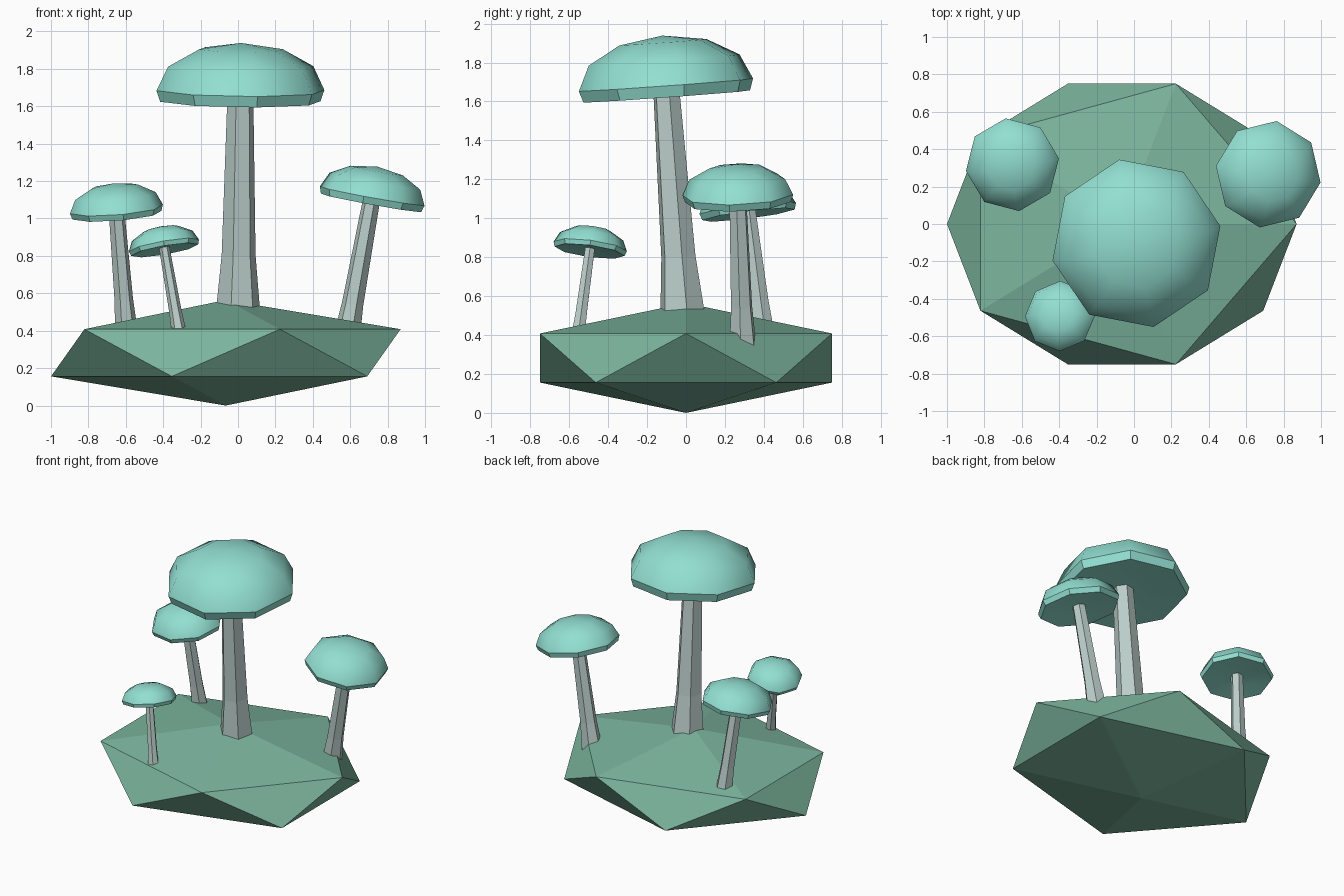
import bpy, bmesh, math
from mathutils import Vector, Matrix

if "Cube" in bpy.data.objects:
    bpy.data.objects.remove(bpy.data.objects["Cube"])


def material(name, rgb):
    m = bpy.data.materials.new(name)
    m.diffuse_color = (*rgb, 1)
    m.use_nodes = True
    m.node_tree.nodes["Principled BSDF"].inputs["Base Color"].default_value = m.diffuse_color
    return m


GREEN = material("moss green", (0.20, 0.46, 0.34))
GREY = material("pale stem grey", (0.50, 0.62, 0.59))
TEAL = material("light teal", (0.29, 0.74, 0.64))


def add_object(name, bm, mat, matrix=Matrix()):
    bmesh.ops.recalc_face_normals(bm, faces=bm.faces)
    me = bpy.data.meshes.new(name)
    bm.to_mesh(me)
    bm.free()
    me.materials.append(mat)
    ob = bpy.data.objects.new(name, me)
    ob.matrix_world = matrix
    bpy.context.collection.objects.link(ob)
    return ob


def lathe(profile, sides, spin, smooth_bands=()):
    """Revolve (radius, height) points; radius 0 becomes a pole, open ends are capped."""
    bm = bmesh.new()
    rings = []
    for r, z in profile:
        if r == 0:
            rings.append([bm.verts.new((0, 0, z))] * sides)
        else:
            rings.append([bm.verts.new((r * math.cos(spin + math.tau * i / sides),
                                        r * math.sin(spin + math.tau * i / sides), z))
                          for i in range(sides)])
    for k, (a, b) in enumerate(zip(rings, rings[1:])):
        for i in range(sides):
            j = (i + 1) % sides
            corners = list(dict.fromkeys((a[i], a[j], b[j], b[i])))
            bm.faces.new(corners).smooth = k in smooth_bands
    for ring, (r, z) in ((rings[0], profile[0]), (rings[-1], profile[-1])):
        if r > 0:
            bm.faces.new(ring)
    return bm


def mushroom(name, base, rim, radius, spin, r_base, r_top):
    base, rim = Vector(base), Vector(rim)
    axis = rim - base
    turn = Vector((0, 0, 1)).rotation_difference(axis).to_matrix().to_4x4()
    spin = math.radians(spin)
    # six-sided stem with a flared foot
    h = axis.length
    r_mid = r_top + 0.45 * (r_base - r_top)
    stem = [(r_base, 0), (r_mid, 0.25 * h), (r_top, h)]
    add_object(name + "_stem", lathe(stem, 6, spin), GREY,
               Matrix.Translation(base) @ turn)
    # eight-sided cap: smooth dome, flat rim band, shallow hollow underside
    cap = [(0, 0.555), (0.5, 0.48), (0.866, 0.28), (1, 0),
           (0.956, -0.13), (0.5, -0.08), (0, -0.05)]
    cap = [(r * radius, z * radius) for r, z in cap]
    add_object(name + "_cap", lathe(cap, 8, spin, (0, 1, 2, 4, 5)), TEAL,
               Matrix.Translation(rim) @ turn)


# faceted ground rock
rock = bmesh.new()
bmesh.ops.create_icosphere(rock, subdivisions=1, radius=1)
bmesh.ops.scale(rock, vec=(1.045, 0.882, 0.282), verts=rock.verts)
bmesh.ops.translate(rock, vec=(-0.065, 0, 0.282), verts=rock.verts)
add_object("ground_rock", rock, GREEN)

# mushrooms: foot centre, cap rim centre, cap radius, spin, stem radii
mushroom("tall_mushroom", (0.0, -0.018, 0.51), (0.013, -0.103, 1.685), 0.458, 11.6, 0.12, 0.07)
mushroom("left_mushroom", (-0.598, 0.398, 0.41), (-0.65, 0.317, 1.05), 0.252, 8, 0.06, 0.042)
mushroom("right_mushroom", (0.578, 0.292, 0.35), (0.7175, 0.266, 1.12), 0.288, -9, 0.073, 0.046)
mushroom("small_mushroom", (-0.315, -0.555, 0.39), (-0.396, -0.492, 0.855), 0.19, 0, 0.04, 0.028)
